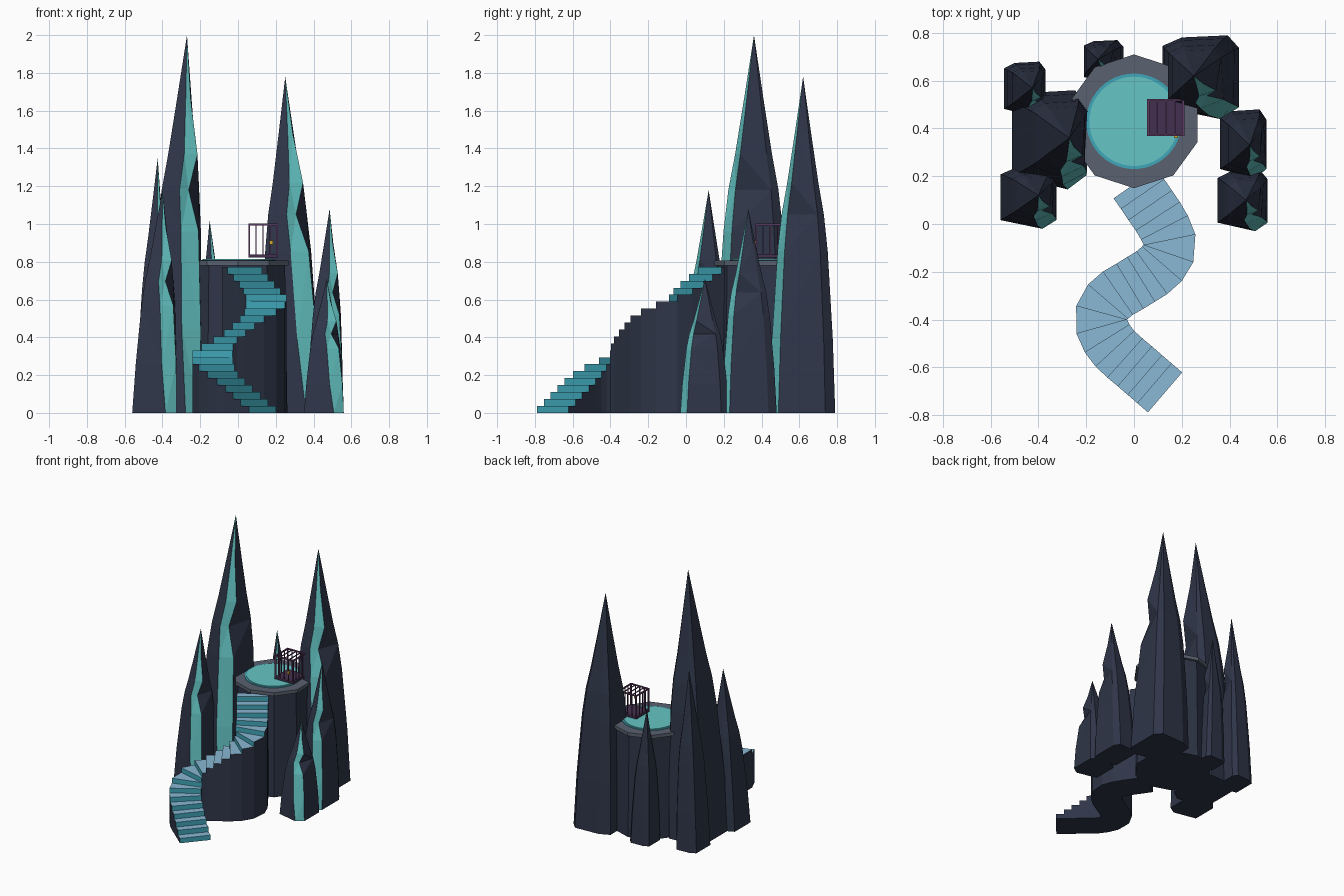
import bpy, bmesh, math
from mathutils import Vector

if "Cube" in bpy.data.objects:
    bpy.data.objects.remove(bpy.data.objects["Cube"])


def material(name, rgb):
    m = bpy.data.materials.new(name)
    m.diffuse_color = (*rgb, 1)
    m.use_nodes = True
    m.node_tree.nodes["Principled BSDF"].inputs["Base Color"].default_value = m.diffuse_color
    return m


ROCK = material("dark_rock", (0.028, 0.036, 0.065))
TEAL = material("teal_crystal", (0.13, 0.56, 0.56))
RISER = material("deep_teal", (0.05, 0.38, 0.48))
TREAD = material("pale_blue", (0.25, 0.48, 0.66))
STONE = material("grey_stone", (0.10, 0.12, 0.16))
PURPLE = material("purple_metal", (0.12, 0.045, 0.13))
DARKPURPLE = material("dark_purple", (0.06, 0.03, 0.08))
GOLD = material("gold", (0.65, 0.40, 0.03))


def finish(bm, name, mats):
    bmesh.ops.remove_doubles(bm, verts=bm.verts, dist=1e-5)
    bmesh.ops.recalc_face_normals(bm, faces=bm.faces)
    me = bpy.data.meshes.new(name)
    bm.to_mesh(me)
    bm.free()
    for m in mats:
        me.materials.append(m)
    ob = bpy.data.objects.new(name, me)
    bpy.context.collection.objects.link(ob)
    return ob


def prism(name, sides, r_low, r_high, z0, z1, mat, turn=0.0, centre=(0, 0.43)):
    bm = bmesh.new()
    rings = []
    for r, z in ((r_low, z0), (r_high, z1)):
        rings.append([bm.verts.new((centre[0] + r * math.cos(turn + math.tau * k / sides),
                                    centre[1] + r * math.sin(turn + math.tau * k / sides), z))
                      for k in range(sides)])
    for k in range(sides):
        j = (k + 1) % sides
        bm.faces.new((rings[0][k], rings[0][j], rings[1][j], rings[1][k]))
    bm.faces.new(rings[0])
    bm.faces.new(rings[1])
    return finish(bm, name, [mat])


# Round tower and glowing platform
prism("tower_column", 10, 0.275, 0.262, 0, 0.78, ROCK, math.pi / 2)
prism("platform_cap", 10, 0.28, 0.28, 0.78, 0.806, STONE, math.pi / 2)
prism("platform_rim", 48, 0.2, 0.2, 0.80, 0.81, RISER)
prism("platform_disc", 48, 0.187, 0.187, 0.80, 0.814, TEAL)

# Rock spires: seven-sided rings, with one kinked crystal facet at front right
OUTLINE = [(-1, -0.72), (-1, 0.75), (-0.5, 0.95), (0.7, 1), (1, 0.7), (1, -0.72), (0.5, -1)]
# height fraction, overall scale, right crystal edge scale, x of the front edge
LEVELS = [(0, 1, 1, 0.5), (0.22, 0.92, 0.9, 0.25), (0.48, 0.76, 0.68, 0.08),
          (0.59, 0.64, 0.28, -0.03), (0.685, 0.47, 0.53, 0.08), (0.83, 0.25, 0.22, 0.05)]


def spire(name, x0, x1, y0, y1, apex_x, apex_y, h):
    c = Vector(((x0 + x1) / 2, (y0 + y1) / 2))
    half = Vector(((x1 - x0) / 2, (y1 - y0) / 2))
    lean = Vector((apex_x, apex_y)) - c
    bm = bmesh.new()
    rings = []
    for t, s, kink, front_x in LEVELS:
        pts = [(px * s, py * s) for px, py in OUTLINE]
        pts[5] = (kink, -0.72 * s)
        pts[6] = (front_x, -s)
        rings.append([bm.verts.new((c.x + lean.x * t + px * half.x,
                                    c.y + lean.y * t + py * half.y, h * t)) for px, py in pts])
    tip = bm.verts.new((apex_x, apex_y, h))
    bm.faces.new(rings[0])
    n = len(OUTLINE)
    for k in range(n):
        j = (k + 1) % n
        for a, b in zip(rings, rings[1:]):
            bm.faces.new((a[k], a[j], b[j], b[k])).material_index = int(k == 5)
        bm.faces.new((rings[-1][k], rings[-1][j], tip)).material_index = int(k == 5)
    bmesh.ops.triangulate(bm, faces=[f for f in bm.faces if len(f.verts) == 4])
    return finish(bm, name, [ROCK, TEAL])


spire("spire_left_tall", -0.51, -0.20, 0.145, 0.56, -0.27, 0.36, 2.0)
spire("spire_right_tall", 0.12, 0.44, 0.44, 0.79, 0.25, 0.62, 1.78)
spire("spire_left_front", -0.56, -0.325, -0.02, 0.24, -0.40, 0.12, 1.18)
spire("spire_left_back", -0.545, -0.37, 0.45, 0.68, -0.425, 0.57, 1.35)
spire("spire_back", -0.21, -0.045, 0.59, 0.77, -0.15, 0.69, 1.02)
spire("spire_right_middle", 0.36, 0.555, 0.19, 0.48, 0.485, 0.33, 1.08)
spire("spire_right_front", 0.35, 0.56, -0.03, 0.225, 0.47, 0.10, 0.71)

# Winding stair: smooth S path cut into equal steps
PATH = [Vector(p) for p in ((0.13, -0.705), (0.02, -0.61), (-0.095, -0.505), (-0.14, -0.40),
                            (-0.10, -0.315), (0.0, -0.25), (0.105, -0.18), (0.152, -0.095),
                            (0.125, -0.01), (0.07, 0.075), (0.005, 0.17))]
ext = [2 * PATH[0] - PATH[1]] + PATH + [2 * PATH[-1] - PATH[-2]]
dense = []
for a, b, c, d in zip(ext, ext[1:], ext[2:], ext[3:]):
    for k in range(30):
        t = k / 30
        dense.append(0.5 * (2 * b + (c - a) * t + (2 * a - 5 * b + 4 * c - d) * t * t
                            + (3 * b - a - 3 * c + d) * t ** 3))
dense.append(PATH[-1])
dist = [0.0]
for a, b in zip(dense, dense[1:]):
    dist.append(dist[-1] + (b - a).length)
STEPS, RISE, HALF = 21, 0.0368, 0.11
edges = []
for i in range(STEPS + 1):
    k = min(range(len(dist)), key=lambda q: abs(dist[q] - dist[-1] * i / STEPS))
    tan = (dense[min(k + 14, len(dense) - 1)] - dense[max(k - 14, 0)]).normalized()
    side = Vector((-tan.y, tan.x)) * HALF
    edges.append((dense[k] + side, dense[k] - side))

bm = bmesh.new()


def quad(pts, mat):
    bm.faces.new([bm.verts.new(p) for p in pts]).material_index = mat


for i, ((l0, r0), (l1, r1)) in enumerate(zip(edges, edges[1:])):
    z0, z1 = i * RISE, (i + 1) * RISE
    quad([(*l0, z0), (*r0, z0), (*r0, z1), (*l0, z1)], 2)
    quad([(*l0, z1), (*r0, z1), (*r1, z1), (*l1, z1)], 1)
    quad([(*l0, 0), (*r0, 0), (*r1, 0), (*l1, 0)], 0)
    for p, q in ((l0, l1), (r0, r1)):
        low = [(*p, 0), (*q, 0), (*q, z1), (*p, z1)]
        if i:
            low.append((*p, z0))
        quad(low, 0)
top = STEPS * RISE
quad([(*edges[-1][0], 0), (*edges[-1][1], 0), (*edges[-1][1], top), (*edges[-1][0], top)], 0)
finish(bm, "winding_stair", [ROCK, TREAD, RISER])


# Cage on the platform
def box(name, lo, hi, mat):
    b = bmesh.new()
    bmesh.ops.create_cube(b, size=1)
    for v in b.verts:
        v.co = Vector([lo[k] + (v.co[k] + 0.5) * (hi[k] - lo[k]) for k in range(3)])
    return finish(b, name, [mat])


X0, X1, Y0, Y1, Z0, Z1, W = 0.055, 0.211, 0.368, 0.524, 0.838, 1.002, 0.009
box("cage_floor", (X0, Y0, 0.822), (X1, Y1, Z0), DARKPURPLE)
for y in (Y0, Y1 - W):
    box("cage_top_rail", (X0, y, Z1 - W), (X1, y + W, Z1), PURPLE)
for x in (X0, X1 - W):
    box("cage_top_rail", (x, Y0 + W, Z1 - W), (x + W, Y1 - W, Z1), PURPLE)
for i in range(5):
    for j in range(5):
        if i in (0, 4) or j in (0, 4):
            w = W if i in (0, 4) and j in (0, 4) else 0.006
            x = X0 + (X1 - X0 - w) * i / 4
            y = Y0 + (Y1 - Y0 - w) * j / 4
            box("cage_bar", (x, y, Z0), (x + w, y + w, Z1 - W), PURPLE)
for i in range(1, 4):
    x = X0 + (X1 - X0 - 0.006) * i / 4
    box("cage_roof_bar", (x, Y0 + W, Z1 - 0.008), (x + 0.006, Y1 - W, Z1 - 0.002), PURPLE)
box("cage_lock", (0.167, Y0 - 0.008, 0.892), (0.184, Y0 + 0.004, 0.913), GOLD)
